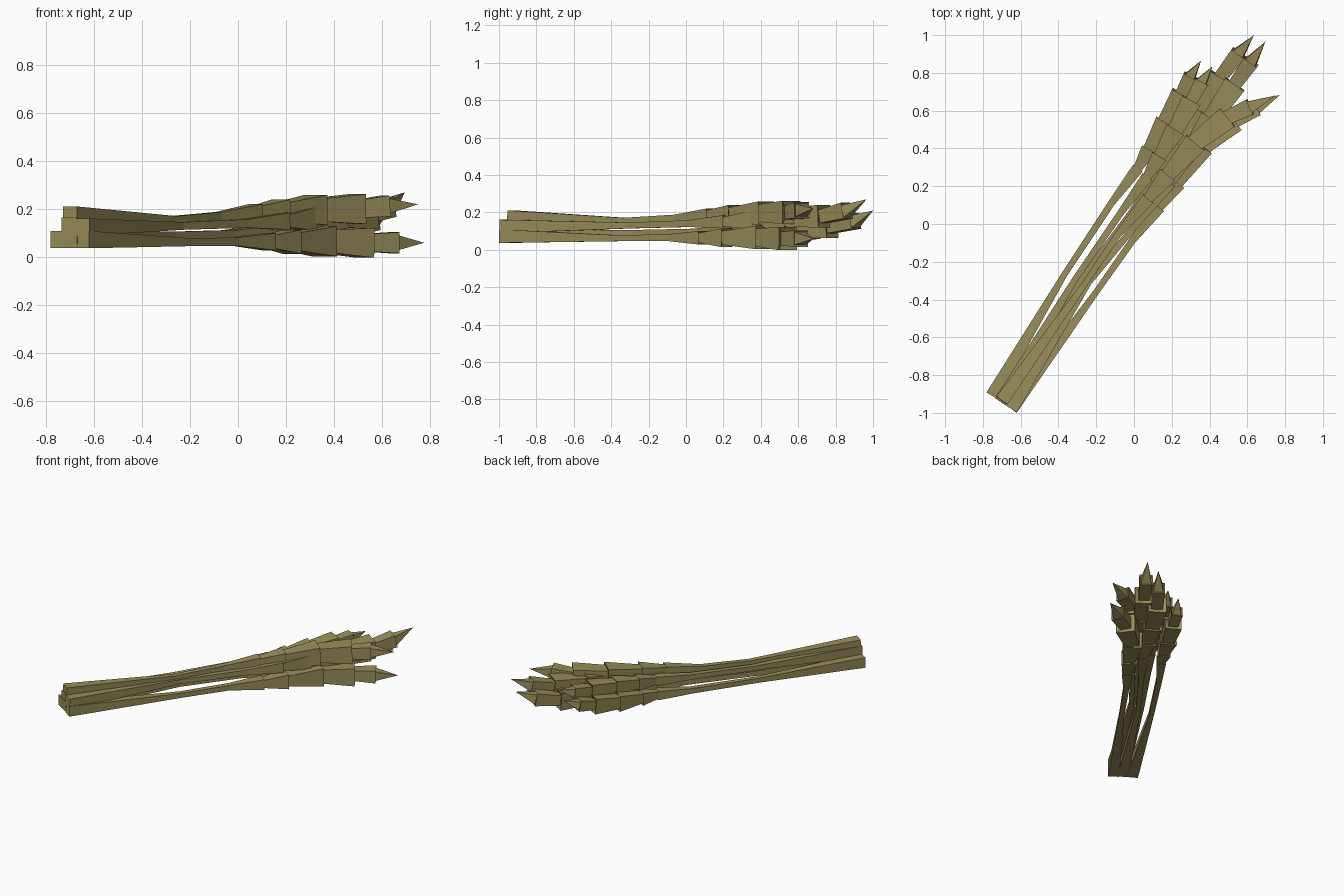
import bpy, bmesh
from mathutils import Vector

if "Cube" in bpy.data.objects:
    bpy.data.objects.remove(bpy.data.objects["Cube"])

mat = bpy.data.materials.new("dry_straw")
mat.diffuse_color = (0.32, 0.27, 0.105, 1)
mat.use_nodes = True
mat.node_tree.nodes["Principled BSDF"].inputs["Base Color"].default_value = mat.diffuse_color
UP = Vector((0, 0, 1))


def loft(name, rings, apex):
    """Square tube through (centre, direction, half width), closed by a spike."""
    bm = bmesh.new()
    prev = first = None
    for c, d, hw in rings:
        side = d.cross(UP).normalized()
        up = side.cross(d).normalized()
        ring = [bm.verts.new(c + side * hw * a + up * hw * b)
                for a, b in ((-1, -1), (1, -1), (1, 1), (-1, 1))]
        if prev:
            for i in range(4):
                j = (i + 1) % 4
                bm.faces.new((prev[i], prev[j], ring[j], ring[i]))
        else:
            first = ring
        prev = ring
    bm.faces.new(first[::-1])
    tip = bm.verts.new(apex)
    for i in range(4):
        bm.faces.new((prev[i], prev[(i + 1) % 4], tip))
    bmesh.ops.recalc_face_normals(bm, faces=bm.faces)
    me = bpy.data.meshes.new(name)
    bm.to_mesh(me)
    bm.free()
    me.materials.append(mat)
    bpy.context.collection.objects.link(bpy.data.objects.new(name, me))


# half widths: stem (base, middle, neck), then each husk (narrow start, flared end)
STEM = (0.036, 0.016, 0.018)
HUSKS = ((0.018, 0.036), (0.026, 0.050), (0.036, 0.063), (0.047, 0.062), (0.036, 0.044))


def stalk(name, path, k):
    p = [Vector(q) for q in path]
    rings = []
    # long tapering stem
    for i, hw in enumerate(STEM):
        d = (p[i + 1] - p[max(i - 1, 0)]).normalized()
        rings.append((p[i], d, hw))
    # flared husks, each stepping in before the next
    for i, (a, b) in enumerate(HUSKS):
        s, e = p[i + 2], p[i + 3]
        d = (e - s).normalized()
        if i:
            rings.append((s - d * 0.010, d, a * k))
        rings.append((e, d, b * k))
    # step in to the final spike
    d = (p[-1] - p[-2]).normalized()
    rings.append((p[-2] - d * 0.01, d, 0.034 * k))
    loft(name, rings, p[-1])


# right pair, one above the other
stalk("stalk_right_lower", [(-.65, -.978, .073), (-.20, -.36, .062), (-.01, -.09, .065),
      (.13, .09, .064), (.225, .22, .064), (.36, .41, .066), (.53, .545, .060),
      (.65, .615, .060), (.775, .685, .060)], 1.0)
stalk("stalk_right_upper", [(-.70, -.935, .175), (-.27, -.33, .155), (-.08, -.05, .170),
      (.075, .135, .185), (.18, .26, .190), (.325, .43, .196), (.495, .565, .200),
      (.615, .62, .213), (.75, .68, .220)], 1.0)
# middle pair
stalk("stalk_middle_lower", [(-.70, -.945, .075), (-.27, -.28, .090), (-.02, .05, .095),
      (.14, .26, .10), (.24, .42, .105), (.35, .60, .11), (.46, .78, .125),
      (.555, .905, .155), (.635, 1.0, .21)], .98)
stalk("stalk_middle_upper", [(-.65, -.978, .125), (-.24, -.31, .130), (.03, .02, .14),
      (.19, .22, .15), (.29, .38, .16), (.41, .56, .17), (.535, .74, .18),
      (.62, .86, .21), (.695, .965, .27)], .98)
# left pair
stalk("stalk_left_lower", [(-.75, -.91, .073), (-.37, -.27, .08), (-.12, .11, .085),
      (.02, .295, .09), (.08, .395, .09), (.165, .54, .095), (.25, .69, .11),
      (.30, .785, .13), (.355, .865, .17)], .86)
stalk("stalk_left_upper", [(-.705, -.94, .13), (-.31, -.29, .14), (-.07, .06, .15),
      (.07, .25, .16), (.135, .36, .165), (.22, .50, .17), (.305, .655, .18),
      (.36, .755, .19), (.415, .835, .22)], .86)
